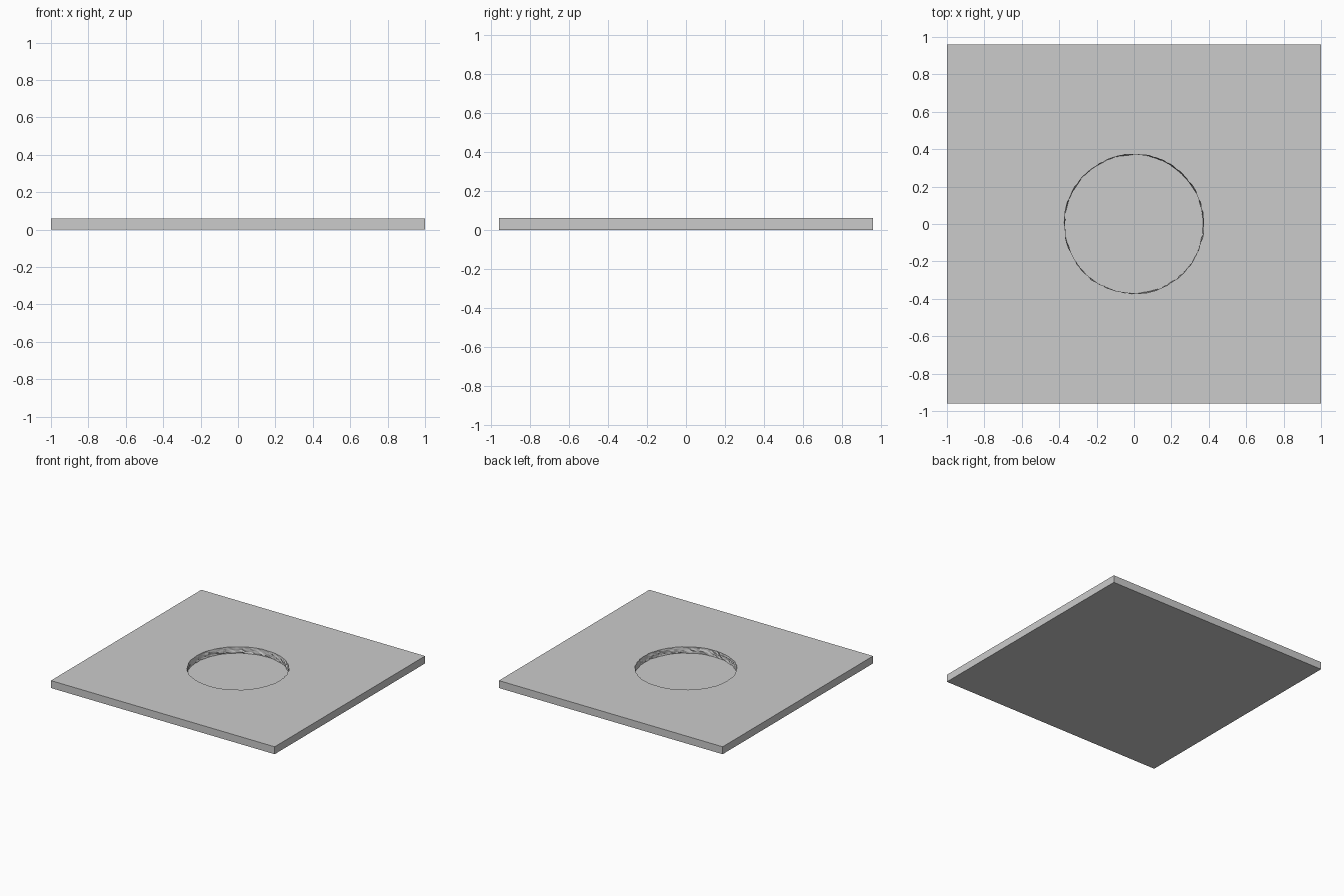
import bpy, bmesh, math, random

if "Cube" in bpy.data.objects:
    bpy.data.objects.remove(bpy.data.objects["Cube"])

random.seed(4)
W, D, H = 2.0, 1.92, 0.06      # slab size
R, FLOOR = 0.372, 0.008        # recess radius and floor height
SIDES = 96


def new_object(name, bm):
    bmesh.ops.recalc_face_normals(bm, faces=bm.faces)
    mesh = bpy.data.meshes.new(name)
    bm.to_mesh(mesh)
    bm.free()
    obj = bpy.data.objects.new(name, mesh)
    bpy.context.collection.objects.link(obj)
    return obj


# Square slab
bm = bmesh.new()
bmesh.ops.create_cube(bm, size=1)
for v in bm.verts:
    v.co = (v.co.x * W, v.co.y * D, (v.co.z + 0.5) * H)
slab = new_object("slab", bm)

# Rough-walled round cutter
bm = bmesh.new()
rings = []
for z in (FLOOR, 0.021, 0.034, 0.047, 0.07):
    ring = []
    for i in range(SIDES):
        a = 2 * math.pi * i / SIDES
        r = R + random.uniform(-0.004, 0.004)
        ring.append(bm.verts.new((r * math.cos(a), r * math.sin(a), z)))
    rings.append(ring)
for low, high in zip(rings, rings[1:]):
    for i in range(SIDES):
        j = (i + 1) % SIDES
        bm.faces.new((low[i], low[j], high[j]))
        bm.faces.new((low[i], high[j], high[i]))
bm.faces.new(rings[0][::-1])
bm.faces.new(rings[-1])
cutter = new_object("recess_cutter", bm)
cutter.hide_render = True

# Shallow round recess in the slab
mod = slab.modifiers.new("recess", 'BOOLEAN')
mod.operation = 'DIFFERENCE'
mod.solver = 'EXACT'
mod.object = cutter
bpy.context.view_layer.objects.active = slab
slab.select_set(True)
bpy.ops.object.modifier_apply(modifier=mod.name)
bpy.data.objects.remove(cutter)
